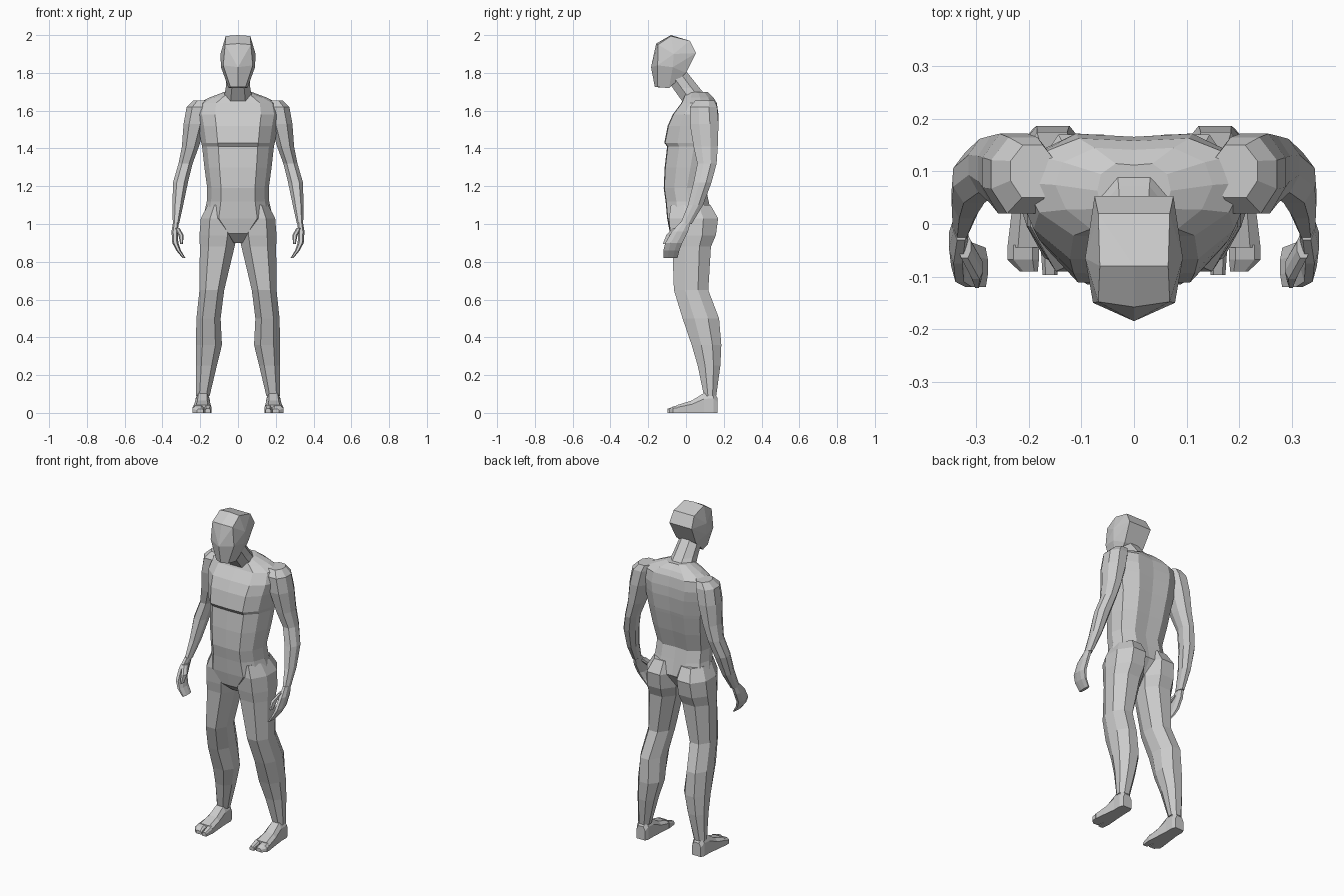
import bpy, bmesh
from mathutils import Vector

# Unit cross-sections: a rounded limb, a wide torso and a soft box
LIMB = [(-.5, -1), (.5, -1), (1, -.35), (1, .4), (.45, 1), (-.45, 1), (-1, .4), (-1, -.35)]
TRUNK = [(0, -1), (.55, -.97), (.86, -.5), (1, .1), (.9, .65), (.5, 1), (0, .95),
         (-.5, 1), (-.9, .65), (-1, .1), (-.86, -.5), (-.55, -.97)]
BOX = [(-1, -1), (1, -1), (1, .4), (.6, 1), (-.6, 1), (-1, .4)]


def finish(name, bm, mirror):
    bmesh.ops.recalc_face_normals(bm, faces=bm.faces)
    mesh = bpy.data.meshes.new(name)
    bm.to_mesh(mesh)
    bm.free()
    ob = bpy.data.objects.new(name, mesh)
    bpy.context.collection.objects.link(ob)
    if mirror:
        mod = ob.modifiers.new("Mirror", 'MIRROR')
        mod.use_mirror_merge = False
    return ob


def loft(name, profile, sections, axis='z', mirror=True):
    """Skin sections (t, a0, a1, b0, b1); a is x, b is y (axis z) or z (axis y)."""
    bm = bmesh.new()
    rings = []
    for t, a0, a1, b0, b1 in sections:
        ring = []
        for u, v in profile:
            a = (a0 + a1) / 2 + u * (a1 - a0) / 2
            b = (b0 + b1) / 2 + v * (b1 - b0) / 2
            ring.append(bm.verts.new((a, b, t) if axis == 'z' else (a, t, b)))
        rings.append(ring)
    n = len(profile)
    for r, s in zip(rings, rings[1:]):
        for i in range(n):
            j = (i + 1) % n
            bm.faces.new((r[i], r[j], s[j], s[i]))
    bm.faces.new(rings[0])
    bm.faces.new(rings[-1])
    return finish(name, bm, mirror)


# Torso: height, half width, front, back
torso = [(.90, .03, -.03, .03), (.95, .09, -.085, .09), (1.03, .185, -.10, .14),
         (1.12, .165, -.108, .12), (1.19, .163, -.118, .105), (1.30, .178, -.113, .135),
         (1.41, .19, -.10, .158), (1.43, .195, -.115, .162), (1.52, .21, -.097, .172),
         (1.58, .222, -.07, .172), (1.64, .21, -.025, .163), (1.67, .15, -.012, .145),
         (1.70, .07, 0, .115)]
loft("torso", TRUNK, [(z, -w, w, f, b) for z, w, f, b in torso], mirror=False)

# Neck leaning forward
loft("neck", LIMB, [(1.65, -.078, .078, -.02, .13), (1.72, -.065, .065, -.07, .072),
                    (1.81, -.058, .058, -.13, .0)], mirror=False)

# Head: faceted hull from the side outline (half width, y, z)
bm = bmesh.new()
for x, y, z in [(.0, -.185, 1.83), (0, -.165, 1.725), (0, -.158, 1.955), (0, -.08, 2.0),
                (.065, -.08, 1.995), (.068, .02, 1.97), (.075, .053, 1.905), (.065, 0, 1.80),
                (.05, -.09, 1.72), (.04, -.15, 1.725), (.078, -.15, 1.84), (.068, -.148, 1.95),
                (.093, -.065, 1.90), (.09, -.07, 1.83)]:
    for s in ((1, -1) if x else (1,)):
        bm.verts.new((x * s, y, z))
bmesh.ops.convex_hull(bm, input=bm.verts)
bmesh.ops.dissolve_limit(bm, angle_limit=.1, verts=bm.verts, edges=bm.edges)
finish("head", bm, False)

# Arms
loft("arm", LIMB, [(1.655, .15, .235, .05, .15), (1.62, .15, .272, .02, .165),
                   (1.53, .17, .288, .02, .172), (1.41, .207, .297, .04, .168),
                   (1.32, .24, .315, .06, .162), (1.22, .265, .344, .04, .135),
                   (1.10, .29, .347, .01, .09), (1.00, .312, .345, -.03, .03)])

# Hands: curled fingers and a thumb
loft("hand", LIMB, [(1.01, .314, .344, -.03, .025), (.96, .318, .352, -.075, .01),
                    (.90, .316, .348, -.11, -.02), (.86, .302, .327, -.12, -.035),
                    (.82, .278, .294, -.12, -.045)])
loft("thumb", LIMB, [(.98, .31, .335, -.065, -.02), (.94, .287, .315, -.105, -.06),
                     (.895, .292, .306, -.122, -.09)])

# Legs with buttocks
loft("leg", LIMB, [(1.10, .02, .160, -.08, .13), (1.03, .004, .197, -.09, .170),
                   (.94, .006, .204, -.082, .158), (.88, .018, .202, -.072, .132),
                   (.65, .073, .204, -.064, .118), (.50, .092, .22, -.018, .175),
                   (.36, .085, .223, .03, .187), (.25, .112, .222, .062, .182),
                   (.09, .150, .222, .095, .160)])

# Feet with a split big toe
loft("foot", BOX, [(.166, .158, .215, 0, .08), (.145, .15, .224, 0, .11), (.095, .15, .224, 0, .105),
                   (.03, .146, .232, 0, .065), (-.045, .14, .241, 0, .042)], axis='y')
loft("big_toe", BOX, [(-.04, .14, .178, 0, .042), (-.097, .146, .174, 0, .022)], axis='y')
loft("small_toes", BOX, [(-.04, .181, .241, 0, .04), (-.068, .181, .241, 0, .034),
                         (-.09, .183, .218, 0, .02)], axis='y')
